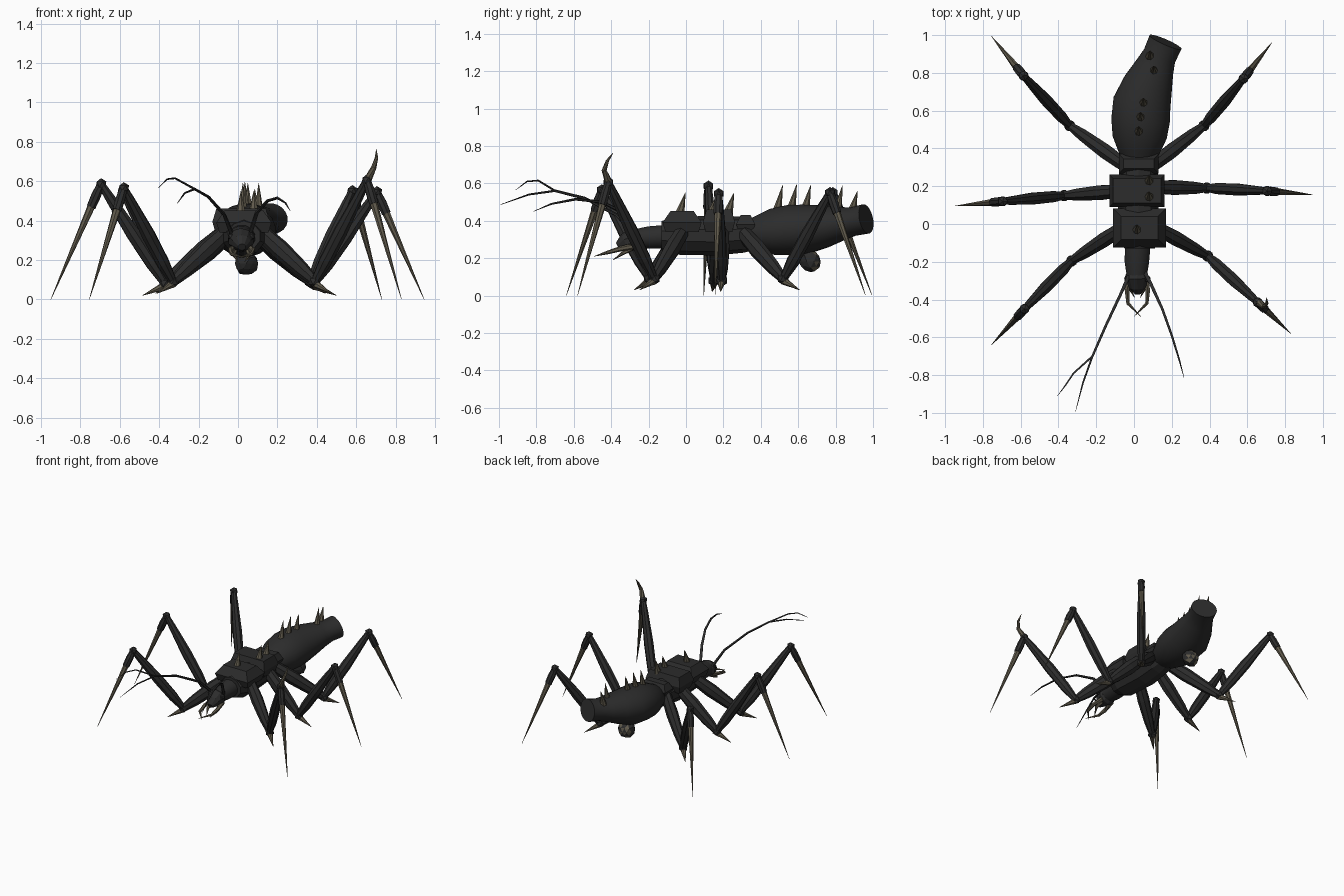
import bpy, bmesh, math, random
from mathutils import Vector

cube = bpy.data.objects.get("Cube")
if cube:
    bpy.data.objects.remove(cube, do_unlink=True)
random.seed(4)


def material(name, rgb):
    m = bpy.data.materials.new(name)
    m.use_nodes = True
    m.diffuse_color = (*rgb, 1)
    m.node_tree.nodes["Principled BSDF"].inputs["Base Color"].default_value = (*rgb, 1)
    return m


SHELL = material("charcoal_shell", (0.025, 0.025, 0.025))
HORN = material("olive_horn", (0.115, 0.10, 0.07))


def finish(bm, name, mats, smooth=None):
    bmesh.ops.recalc_face_normals(bm, faces=bm.faces)
    me = bpy.data.meshes.new(name)
    bm.to_mesh(me)
    bm.free()
    for m in mats:
        me.materials.append(m)
    ob = bpy.data.objects.new(name, me)
    bpy.context.collection.objects.link(ob)
    if smooth:
        bpy.ops.object.select_all(action='DESELECT')
        ob.select_set(True)
        bpy.context.view_layer.objects.active = ob
        bpy.ops.object.shade_smooth_by_angle(angle=math.radians(smooth))
    return ob


def tube(name, points, radii, mat, sides=8, height=1.0, smooth=None):
    """Sweep an elliptical ring along points; height scales it vertically."""
    pts = [Vector(p) for p in points]
    bm = bmesh.new()
    rings = []
    for i, p in enumerate(pts):
        t = (pts[min(i + 1, len(pts) - 1)] - pts[max(i - 1, 0)]).normalized()
        ref = Vector((0, 0, 1)) if abs(t.z) < 0.98 else Vector((0, 1, 0))
        s = t.cross(ref).normalized()
        u = s.cross(t)
        ring = []
        for k in range(sides):
            a = 2 * math.pi * (k + 0.5) / sides
            ring.append(bm.verts.new(p + radii[i] * (s * math.cos(a) + u * height * math.sin(a))))
        rings.append(ring)
    for a, b in zip(rings, rings[1:]):
        for k in range(sides):
            j = (k + 1) % sides
            bm.faces.new((a[k], a[j], b[j], b[k]))
    bm.faces.new(rings[0])
    bm.faces.new(rings[-1])
    return finish(bm, name, [mat], smooth)


def spike(name, base, tip, r, sides=7):
    return tube(name, [base, tip], [r, 0.001], HORN, sides)


def knob(name, centre, r):
    bm = bmesh.new()
    bmesh.ops.create_icosphere(bm, subdivisions=1, radius=r)
    bmesh.ops.translate(bm, verts=bm.verts, vec=centre)
    return finish(bm, name, [SHELL])


def back_plate(name, x0, x1, y0, y1, z0, z1, inset):
    """Slab with a raised, tapered top."""
    bm = bmesh.new()
    zm = z0 + (z1 - z0) * 0.45
    rings = []
    for z, d in ((z0, 0.015), (zm, 0), (z1, inset)):
        rings.append([bm.verts.new(c) for c in (
            (x0 + d, y0 + d, z), (x1 - d, y0 + d, z), (x1 - d, y1 - d, z), (x0 + d, y1 - d, z))])
    for a, b in zip(rings, rings[1:]):
        for k in range(4):
            bm.faces.new((a[k], a[k - 1], b[k - 1], b[k]))
    bm.faces.new(rings[0])
    bm.faces.new(rings[-1])
    return finish(bm, name, [SHELL])


# Abdomen, bending towards its blunt rear end
tube("abdomen",
     [(.025, .34, .33), (.027, .39, .333), (.03, .46, .34), (.035, .55, .35), (.042, .64, .355),
      (.075, .74, .37), (.11, .83, .385), (.135, .89, .395), (.167, .963, .41)],
     [.09, .115, .145, .157, .155, .133, .105, .09, .093], SHELL, 20, 0.86, 40)

# Thorax core and its three back plates
tube("thorax", [(.03, -.13, .32), (.03, -.07, .32), (.02, .15, .32), (.025, .3, .325), (.025, .38, .33)],
     [.085, .11, .115, .105, .09], SHELL, 10, 0.92)
back_plate("front_back_plate", -.11, .17, -.125, .083, .34, .452, .042)
back_plate("middle_back_plate", -.13, .162, .09, .262, .34, .46, .02)
back_plate("rear_back_plate", -.08, .13, .268, .37, .34, .43, .025)

# Neck and head
tube("neck", [(.02, -.11, .315), (.015, -.2, .31), (.015, -.27, .305)],
     [.07, .067, .056], SHELL, 12, 0.92, 40)
tube("head", [(.015, -.23, .305), (.015, -.28, .3), (.018, -.33, .285), (.02, -.365, .265)],
     [.045, .066, .048, .02], SHELL, 10, 0.95)

# Jaws and small mouth hooks, mirrored about the head centre
for side, word in ((-1, "right"), (1, "left")):
    cx = .018

    def m(x, y, z):
        return (cx + side * x, y, z)
    knob(word + "_eye", m(.052, -.29, .32), .02)
    tube(word + "_jaw", [m(.04, -.27, .265), m(.055, -.35, .25), m(.05, -.42, .23), m(-.018, -.49, .21)],
         [.016, .014, .01, .001], HORN, 6)
    tube(word + "_mouth_hook", [m(.03, -.29, .25), m(.04, -.34, .225), m(.015, -.39, .19)],
         [.012, .01, .001], HORN, 6)

# Antennae: the right one forks
fork = (-.22, -.70, .56)
tube("right_antenna", [(-.03, -.28, .33), (-.07, -.37, .43), (-.15, -.54, .52), fork],
     [.011, .009, .008, .007], SHELL, 6, 1, 60)
tube("right_antenna_outer_branch", [fork, (-.32, -.79, .615), (-.36, -.85, .61), (-.405, -.91, .565)],
     [.006, .005, .004, .001], SHELL, 6, 1, 60)
tube("right_antenna_inner_branch", [fork, (-.27, -.84, .54), (-.31, -.995, .485)],
     [.006, .005, .001], SHELL, 6, 1, 60)
tube("left_antenna", [(.06, -.26, .33), (.095, -.33, .44), (.15, -.45, .50), (.2, -.59, .515),
                      (.24, -.72, .49), (.265, -.815, .45)],
     [.011, .01, .008, .007, .005, .001], SHELL, 6, 1, 60)

# Legs: hip, knee, upper joint and foot tip
legs = {
    "right_front": ((-.06, -.02, .34), (-.33, -.195, .09), (-.58, -.45, .565), (-.755, -.64, 0)),
    "left_front": ((.12, -.02, .34), (.39, -.17, .09), (.655, -.415, .605), (.83, -.58, 0)),
    "right_middle": ((-.07, .175, .34), (-.37, .15, .08), (-.695, .12, .585), (-.95, .095, 0)),
    "left_middle": ((.12, .195, .34), (.385, .19, .08), (.705, .175, .545), (.945, .155, 0)),
    "right_rear": ((-.05, .31, .33), (-.34, .52, .09), (-.585, .785, .55), (-.755, .995, 0)),
    "left_rear": ((.1, .31, .33), (.37, .52, .09), (.58, .77, .55), (.73, .96, 0)),
}
for word, ends in legs.items():
    hip, knee, joint, foot = (Vector(p) for p in ends)
    tube(word + "_thigh", [hip, hip.lerp(knee, .35), hip.lerp(knee, .75), knee],
         [.036, .042, .034, .022], SHELL, 8, 1.2)
    knob(word + "_knee", knee, .034)
    out = (joint - knee).normalized()
    out.z = 0
    spike(word + "_knee_spur", knee - Vector((0, 0, .01)),
          knee + out.normalized() * .115 - Vector((0, 0, .06)), .022)
    tube(word + "_shin", [knee, knee.lerp(joint, .2), knee.lerp(joint, .5), knee.lerp(joint, .85), joint],
         [.02, .032, .034, .024, .018], SHELL, 8, 1.1)
    knob(word + "_upper_joint", joint, .03)
    cuff = joint.lerp(foot, .2)
    tube(word + "_cuff", [joint, joint.lerp(foot, .1), cuff], [.02, .026, .024], SHELL, 8)
    spike(word + "_foot_spike", cuff, foot, .02)

# Curved horn on the left front upper joint
tube("left_front_joint_horn", [(.66, -.415, .61), (.69, -.438, .67), (.703, -.42, .72), (.702, -.39, .762)],
     [.02, .014, .009, .001], HORN, 7)

# Spikes along the back: base x, y, z and tip height
for i, (x, y, z, top) in enumerate((
        (.015, -.035, .44, .55), (.08, .14, .45, .55), (.08, .225, .45, .55),
        (.025, .485, .45, .59), (.035, .56, .46, .595), (.05, .635, .46, .59),
        (.105, .805, .44, .59), (.085, .885, .45, .56))):
    spike("back_spike_%d" % (i + 1), (x, y, z - .01), (x, y + .032, top), .027)

# Knobbly sac under the abdomen with horny patches on its rear
bm = bmesh.new()
bmesh.ops.create_icosphere(bm, subdivisions=2, radius=.06)
for v in bm.verts:
    v.co *= random.uniform(.9, 1.08)
bmesh.ops.translate(bm, verts=bm.verts, vec=(.042, .665, .182))
bm.normal_update()
for f in bm.faces:
    if f.normal.y > .35 and random.random() < .4:
        f.material_index = 1
finish(bm, "belly_sac", [SHELL, HORN])
tube("belly_sac_stalk", [(.042, .65, .27), (.042, .66, .2)], [.04, .035], SHELL, 8)
